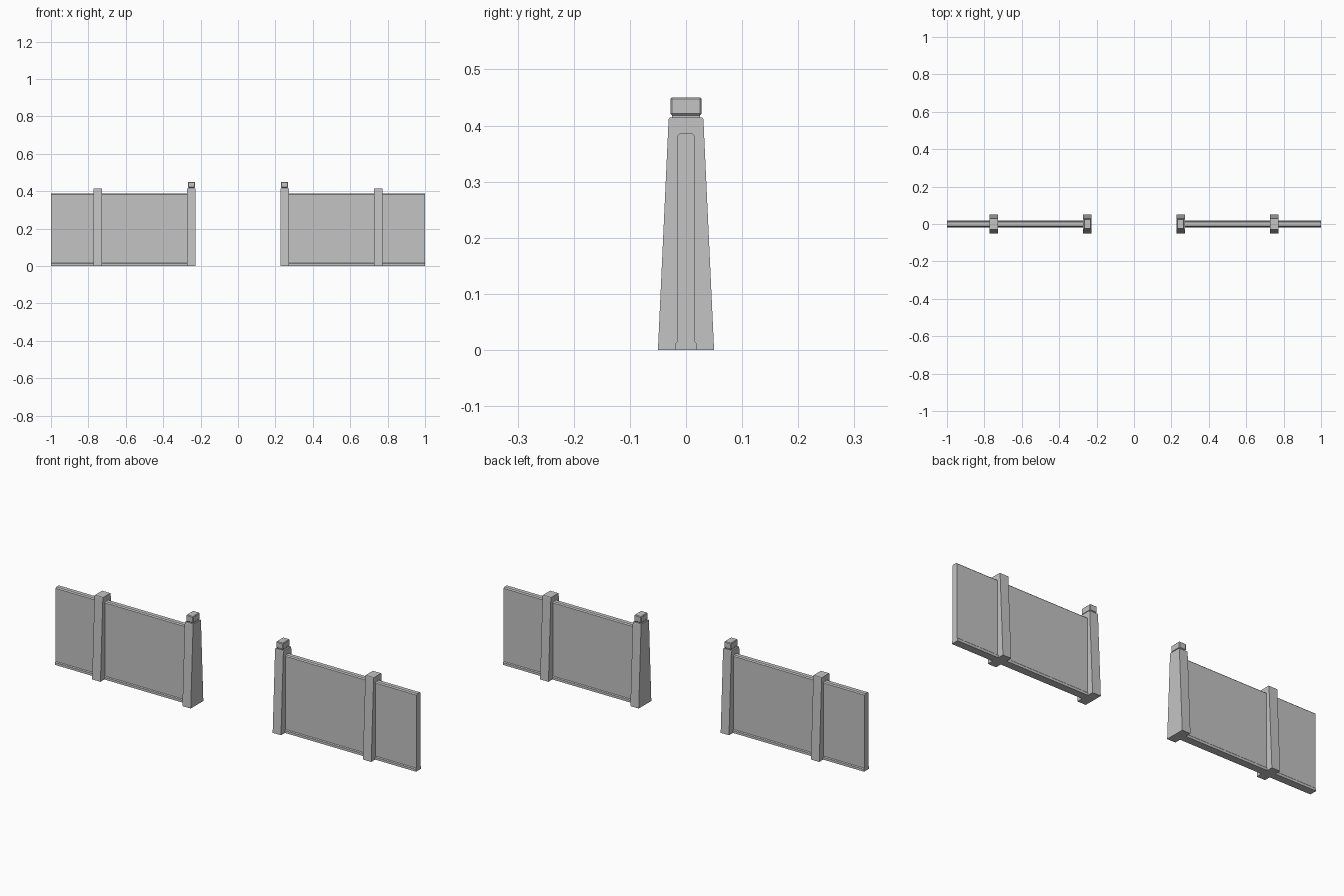
import bpy
import bmesh

cube = bpy.data.objects.get("Cube")
if cube:
    bpy.data.objects.remove(cube, do_unlink=True)

# Plain stone colour
stone = bpy.data.materials.new("grey_stone")
stone.use_nodes = True
colour = (0.55, 0.55, 0.55, 1)
stone.diffuse_color = colour
stone.node_tree.nodes["Principled BSDF"].inputs["Base Color"].default_value = colour


def extrude_profile(name, half_outline, x0, x1):
    """Extrude a mirrored (y, z) outline along x."""
    outline = half_outline + [(-y, z) for y, z in reversed(half_outline)]
    bm = bmesh.new()
    face = bm.faces.new([bm.verts.new((x0, y, z)) for y, z in outline])
    moved = bmesh.ops.extrude_face_region(bm, geom=[face])["geom"]
    verts = [v for v in moved if isinstance(v, bmesh.types.BMVert)]
    bmesh.ops.translate(bm, verts=verts, vec=(x1 - x0, 0, 0))
    bmesh.ops.recalc_face_normals(bm, faces=bm.faces)
    mesh = bpy.data.meshes.new(name)
    bm.to_mesh(mesh)
    bm.free()
    obj = bpy.data.objects.new(name, mesh)
    bpy.context.collection.objects.link(obj)
    mesh.materials.append(stone)
    return obj


def chamfer(obj, width):
    mod = obj.modifiers.new("chamfer", "BEVEL")
    mod.width = width
    mod.segments = 1


# Wall section: foot ledge, upright slab, chamfered coping
wall = [(0.019, 0), (0.019, 0.012), (0.015, 0.016), (0.015, 0.382), (0.010, 0.387)]
# Pillars taper in depth and have a chamfered head
pillar = [(0.05, 0), (0.031, 0.411), (0.029, 0.414)]
neck = [(0.025, 0.41), (0.025, 0.421)]
cap = [(0.028, 0.418), (0.028, 0.45)]

for side, s in (("left", 1), ("right", -1)):
    extrude_profile(f"{side}_wall", wall, s * 0.25, s * 1.0)
    for place, x in (("gate", 0.25), ("middle", 0.75)):
        extrude_profile(f"{side}_{place}_pillar", pillar, s * (x - 0.023), s * (x + 0.023))
    # Small block on the gate pillar
    extrude_profile(f"{side}_cap_neck", neck, s * 0.233, s * 0.265)
    chamfer(extrude_profile(f"{side}_cap", cap, s * 0.23, s * 0.268), 0.003)
